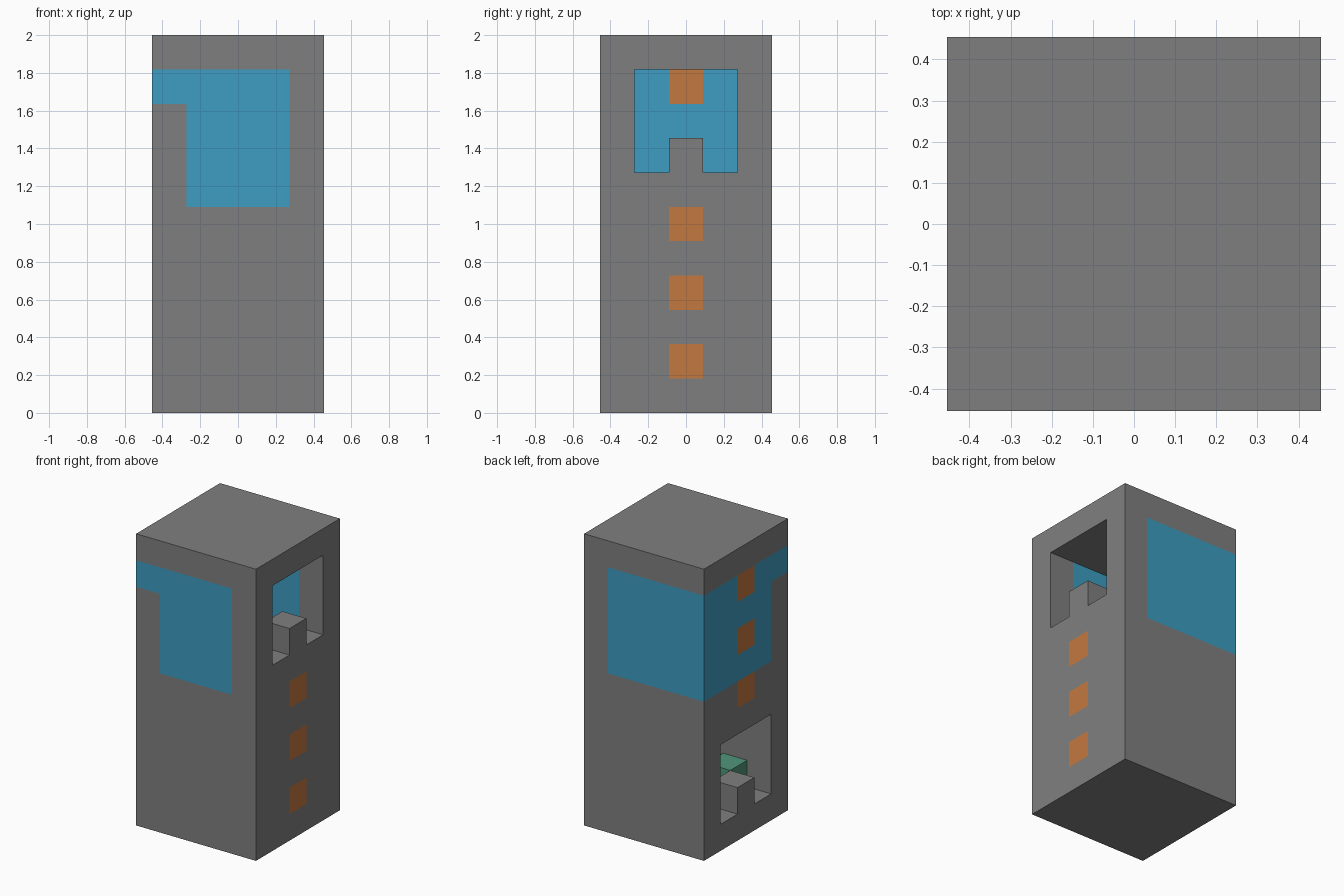
import bpy
import bmesh
from mathutils import Vector

if "Cube" in bpy.data.objects:
    bpy.data.objects.remove(bpy.data.objects["Cube"], do_unlink=True)

# The tower is a hollow block build: 5 x 5 x 11 cells
WIDE, TALL = 5, 11
CELL = 2 / TALL
LAST, MID = WIDE - 1, WIDE // 2


def material(name, colour):
    mat = bpy.data.materials.new(name)
    mat.use_nodes = True
    mat.diffuse_color = (*colour, 1)
    mat.node_tree.nodes["Principled BSDF"].inputs["Base Color"].default_value = (*colour, 1)
    return mat


STONE = material("stone grey", (0.213, 0.213, 0.213))
BLUE = material("banner blue", (0.048, 0.34, 0.54))
ORANGE = material("lamp orange", (0.55, 0.19, 0.05))
GREEN = material("chest green", (0.08, 0.30, 0.20))
PALETTE = [STONE, BLUE, ORANGE, GREEN]


def opening(x, y, z):
    """Window high on +x and doorway low on -x, each with a middle step."""
    base = {LAST: 7, 0: 1}.get(x)
    if base is None or not (0 < y < LAST and base <= z < base + 3):
        return False
    return not (y == MID and z == base)


def shell(x, y, z):
    if not (0 <= x < WIDE and 0 <= y < WIDE and 0 <= z < TALL):
        return False
    hollow = 0 < x < LAST and 0 < y < LAST and 0 < z < TALL - 1
    return not hollow and not opening(x, y, z)


def shell_colour(x, y, z):
    # Lamps up the middle of the two side walls
    if y == MID and (x, z) in {(LAST, 1), (LAST, 3), (LAST, 5), (0, 5), (0, 7), (0, 9)}:
        return ORANGE
    # Wrapped banner with one notched corner
    if x < LAST and 6 <= z <= 9 and not (x == 0 and y == 0 and z < 9):
        return BLUE
    return STONE


def build(name, solid, colour):
    """Make the exposed faces of all solid cells."""
    bm = bmesh.new()
    for x in range(WIDE):
        for y in range(WIDE):
            for z in range(TALL):
                if not solid(x, y, z):
                    continue
                centre = Vector((x - MID, y - MID, z + 0.5))
                for axis in range(3):
                    for sign in (-1, 1):
                        n = Vector((0, 0, 0))
                        n[axis] = sign
                        if solid(x + int(n.x), y + int(n.y), z + int(n.z)):
                            continue
                        u = Vector((n.y, n.z, n.x))
                        v = n.cross(u)
                        corners = [-u - v, u - v, u + v, v - u]
                        face = bm.faces.new([bm.verts.new((centre + (n + c) / 2) * CELL)
                                             for c in corners])
                        face.material_index = PALETTE.index(colour(x, y, z))
    bmesh.ops.remove_doubles(bm, verts=bm.verts, dist=CELL / 100)
    # Merge flat neighbours of the same colour
    bmesh.ops.dissolve_limit(bm, angle_limit=0.01, verts=bm.verts, edges=bm.edges,
                             delimit={'MATERIAL'})
    mesh = bpy.data.meshes.new(name)
    bm.to_mesh(mesh)
    bm.free()
    for mat in PALETTE:
        mesh.materials.append(mat)
    obj = bpy.data.objects.new(name, mesh)
    bpy.context.collection.objects.link(obj)
    return obj


# Walls, floor and roof
build("tower_shell", shell, shell_colour)

# Chest on the floor inside the doorway
build("chest", lambda x, y, z: (x, y, z) == (1, 1, 1), lambda x, y, z: GREEN)
